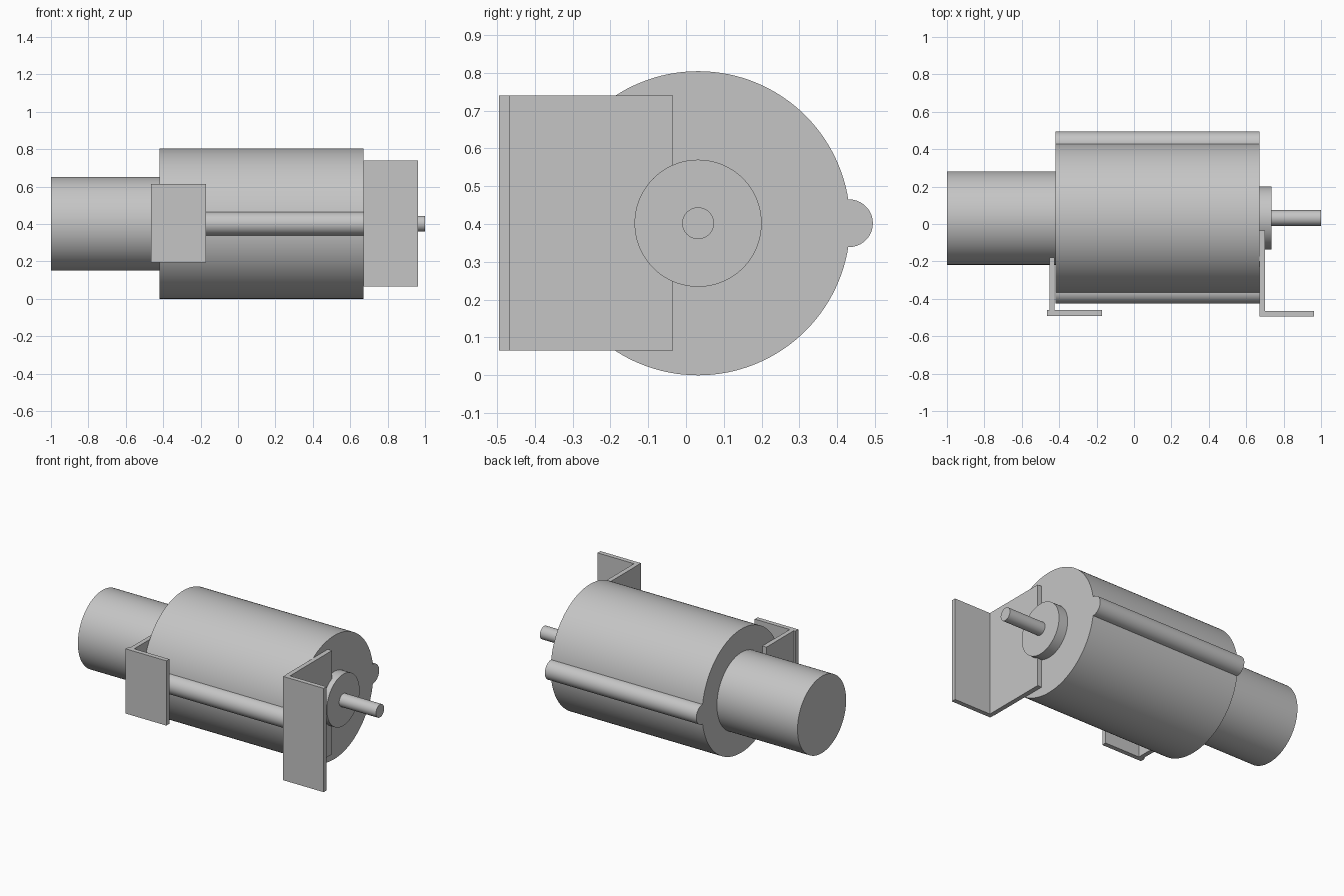
import bpy
import math

cube = bpy.data.objects.get("Cube")
if cube:
    bpy.data.objects.remove(cube, do_unlink=True)

# Single plain metal colour
GREY = (0.56, 0.56, 0.56, 1.0)
metal = bpy.data.materials.new("grey_metal")
metal.use_nodes = True
metal.diffuse_color = GREY
metal.node_tree.nodes["Principled BSDF"].inputs["Base Color"].default_value = GREY

AXIS_Y, AXIS_Z = 0.032, 0.402
BODY = (-0.42, 0.67)


def rod(name, x0, x1, radius, y=AXIS_Y, sides=96):
    """Smooth cylinder lying along x."""
    bpy.ops.mesh.primitive_cylinder_add(
        vertices=sides, radius=radius, depth=x1 - x0,
        location=((x0 + x1) / 2, y, AXIS_Z), rotation=(0, math.pi / 2, 0))
    obj = bpy.context.object
    obj.name = name
    obj.data.materials.append(metal)
    bpy.ops.object.shade_smooth_by_angle(angle=math.radians(30))


def plate(name, x, y, z):
    """Box given by its ranges along each axis."""
    spans = (x, y, z)
    bpy.ops.mesh.primitive_cube_add(size=1, location=[(a + b) / 2 for a, b in spans])
    obj = bpy.context.object
    obj.name = name
    obj.scale = [b - a for a, b in spans]
    bpy.ops.object.transform_apply(location=False, rotation=False, scale=True)
    obj.data.materials.append(metal)


# Motor housing, rear drum, bearing boss and output shaft
rod("main_housing", *BODY, 0.402, sides=128)
rod("rear_drum", -1.0, BODY[0], 0.25)
rod("bearing_boss", BODY[1], 0.735, 0.168)
rod("output_shaft", 0.735, 1.0, 0.042, sides=48)

# Tie rods half sunk into opposite sides of the housing
for name, y in (("front_tie_rod", -0.362), ("back_tie_rod", 0.431)):
    rod(name, *BODY, 0.063, y=y, sides=64)

# Angled mounting brackets: upright web against the housing, flange facing front
plate("shaft_bracket_web", (0.67, 0.70), (-0.465, -0.034), (0.065, 0.74))
plate("shaft_bracket_flange", (0.672, 0.963), (-0.495, -0.465), (0.065, 0.74))
plate("drum_bracket_web", (-0.453, -0.424), (-0.461, -0.18), (0.193, 0.614))
plate("drum_bracket_flange", (-0.465, -0.172), (-0.491, -0.461), (0.193, 0.614))
